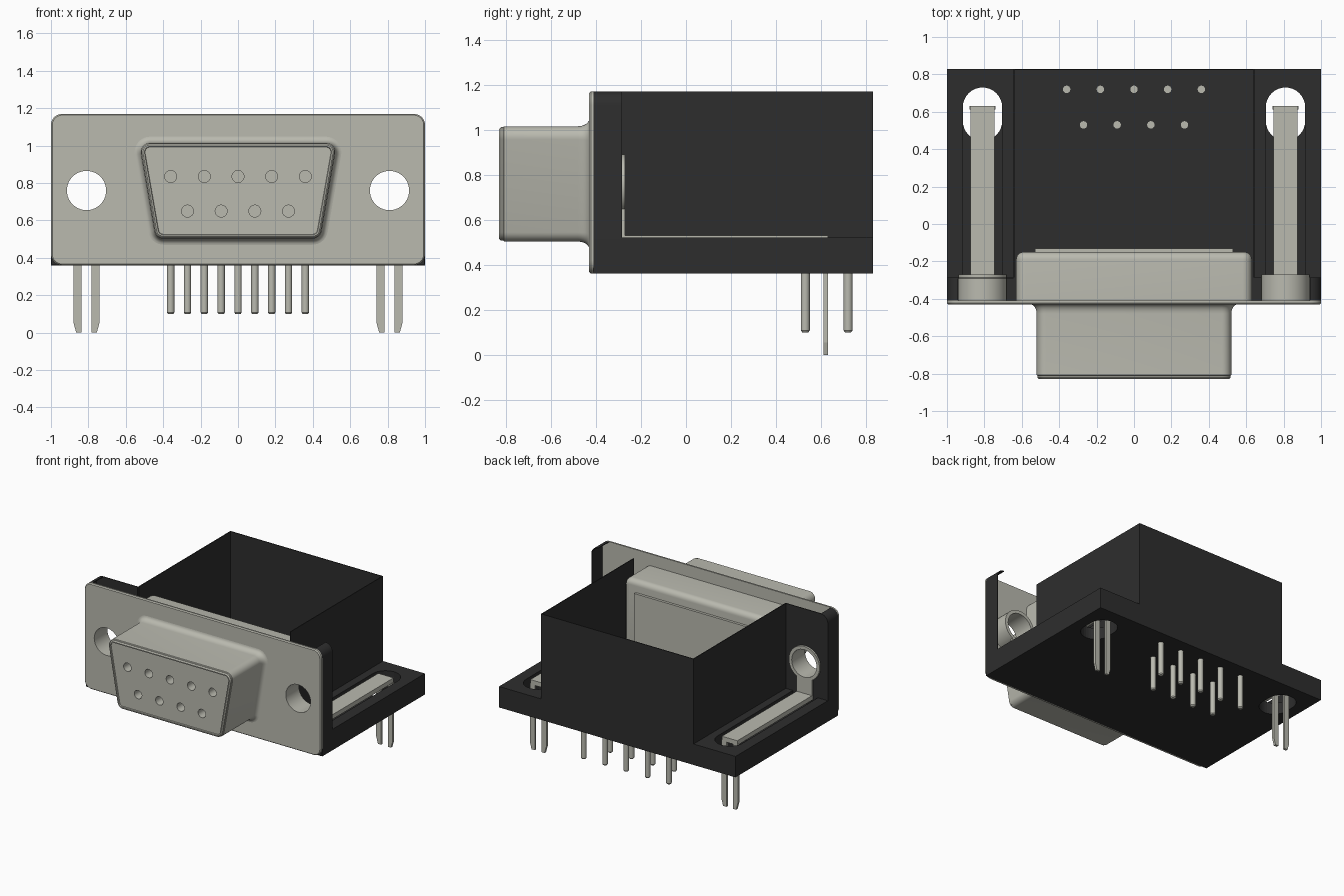
import bpy, bmesh, math
from math import cos, sin, radians

if "Cube" in bpy.data.objects:
    bpy.data.objects.remove(bpy.data.objects["Cube"])


def material(name, rgb, rough):
    m = bpy.data.materials.new(name)
    m.use_nodes = True
    m.diffuse_color = (*rgb, 1)
    bsdf = m.node_tree.nodes["Principled BSDF"]
    bsdf.inputs["Base Color"].default_value = (*rgb, 1)
    bsdf.inputs["Roughness"].default_value = rough
    return m


METAL = material("warm grey metal", (0.49, 0.49, 0.43), 0.5)
BLACK = material("black plastic", (0.027, 0.027, 0.027), 0.6)


# ---------- helpers ----------
def skin(name, rings, mat, loop=False, smooth=False):
    """Bridge equal-length rings of points; cap the ends or close into a loop."""
    bm = bmesh.new()
    vs = [[bm.verts.new(p) for p in ring] for ring in rings]
    n = len(vs[0])
    pairs = list(zip(vs, vs[1:])) + ([(vs[-1], vs[0])] if loop else [])
    for a, b in pairs:
        for i in range(n):
            j = (i + 1) % n
            bm.faces.new((a[i], a[j], b[j], b[i]))
    if not loop:
        bm.faces.new(vs[0])
        bm.faces.new(vs[-1])
    bmesh.ops.recalc_face_normals(bm, faces=bm.faces)
    me = bpy.data.meshes.new(name)
    bm.to_mesh(me)
    bm.free()
    ob = bpy.data.objects.new(name, me)
    bpy.context.collection.objects.link(ob)
    me.materials.append(mat)
    if smooth:
        soften(ob)
    return ob


def soften(ob):
    bpy.ops.object.select_all(action='DESELECT')
    ob.select_set(True)
    bpy.context.view_layer.objects.active = ob
    bpy.ops.object.shade_smooth_by_angle(angle=radians(35))


def arcs(corners, r, steps=8):
    """Outline made of arcs: corners are (cx, cy, start_deg, end_deg)."""
    return [(cx + r * cos(radians(a + (b - a) * i / steps)),
             cy + r * sin(radians(a + (b - a) * i / steps)))
            for cx, cy, a, b in corners for i in range(steps + 1)]


def circle(cx, cy, r, n=40):
    return [(cx + r * cos(2 * math.pi * i / n), cy + r * sin(2 * math.pi * i / n))
            for i in range(n)]


def at_y(pts, y):
    return [(u, y, v) for u, v in pts]


def at_z(pts, z):
    return [(u, v, z) for u, v in pts]


def box(name, x0, x1, y0, y1, z0, z1, mat):
    pts = [(x0, y0), (x1, y0), (x1, y1), (x0, y1)]
    return skin(name, [at_z(pts, z0), at_z(pts, z1)], mat)


def cut(ob, *cutters):
    for c in cutters:
        mod = ob.modifiers.new("cut", 'BOOLEAN')
        mod.operation, mod.solver, mod.object = 'DIFFERENCE', 'EXACT', c
        bpy.context.view_layer.objects.active = ob
        bpy.ops.object.modifier_apply(modifier=mod.name)
        bpy.data.objects.remove(c)


def hole(x, z, r, y0, y1, n=40):
    c = circle(x, z, r, n)
    return skin("hole_cutter", [at_y(c, y0), at_y(c, y1)], METAL)


def rect_corners(hx, z0, z1):
    return [(hx, z1, 0, 90), (-hx, z1, 90, 180), (-hx, z0, 180, 270), (hx, z0, 270, 360)]


HX, HZ = 0.81, 0.76                      # mounting hole centre
LONG_ROW = [-0.36, -0.18, 0, 0.18, 0.36]
SHORT_ROW = [-0.27, -0.09, 0.09, 0.27]

# ---------- metal front ----------
rc = rect_corners(0.94, 0.42, 1.11)
plate = skin("face_plate", [at_y(arcs(rc, r), y) for y, r in
                            ((-0.41, 0.06), (-0.422, 0.06), (-0.43, 0.053))], METAL)
cut(plate, hole(HX, HZ, 0.105, -0.5, -0.35), hole(-HX, HZ, 0.105, -0.5, -0.35))
soften(plate)

# D-shaped shell: flared root, rounded lip, slightly recessed face
dc = [(0.47, 0.965, -10, 90), (-0.47, 0.965, 90, 190),
      (-0.398, 0.553, 190, 270), (0.398, 0.553, 270, 350)]
sections = [(-0.42, 0.085)]
sections += [(-0.48 + 0.05 * cos(radians(a)), 0.05 + 0.033 * (1 - sin(radians(a))))
             for a in range(0, 91, 15)]
sections += [(-0.808, 0.05), (-0.812, 0.046), (-0.822, 0.046), (-0.83, 0.038),
             (-0.83, 0.030), (-0.822, 0.027)]
shell = skin("connector_shell", [at_y(arcs(dc, r), y) for y, r in sections], METAL)
for row, z in ((LONG_ROW, 0.835), (SHORT_ROW, 0.65)):
    cut(shell, *[hole(x, z, 0.032, -0.9, -0.74, 24) for x in row])
soften(shell)

# rear shell with rounded back edges and a raised insert
bc = rect_corners(0.58, 0.49, 1.03)
sections = [(-0.411, 0.05)] + [(-0.19 + 0.04 * sin(radians(a)), 0.01 + 0.04 * cos(radians(a)))
                               for a in range(0, 91, 15)]
skin("rear_shell", [at_y(arcs(bc, r), y) for y, r in sections], METAL, smooth=True)
box("rear_insert", -0.53, 0.53, -0.16, -0.13, 0.53, 0.99, METAL)

# ---------- black housing: open thin-walled box on a base ----------
T = 0.006
box("housing_floor", -0.645, 0.645, -0.41, 0.83, 0.36, 0.366, BLACK)
box("housing_back_wall", -0.645, 0.645, 0.83 - T, 0.83, 0.36, 1.17, BLACK)

for s, side in ((1, "left"), (-1, "right")):
    def bx(name, x0, x1, *rest):
        return box(f"{side}_{name}", min(s * x0, s * x1), max(s * x0, s * x1), *rest)

    bx("housing_wall", 0.645 - T, 0.645, -0.285, 0.83 - T, 0.36, 1.17, BLACK)
    bx("pocket_floor", 0.645, 1, -0.41, -0.285, 0.36, 0.366, BLACK)

    # base wing with a strap trough and a through slot
    wing = bx("base_wing", 0.645, 1, -0.285, 0.83, 0.36, 0.52, BLACK)
    end = (s * HX, 0.625, 0, 180)
    trough = arcs([end], 0.105, 16) + [(s * HX - 0.105, -0.4), (s * HX + 0.105, -0.4)]
    slot = arcs([end, (s * HX, 0.55, 180, 360)], 0.105, 16)
    cut(wing, skin("trough_cutter", [at_z(trough, 0.45), at_z(trough, 0.6)], BLACK),
        skin("slot_cutter", [at_z(slot, 0.3), at_z(slot, 0.5)], BLACK))

    # thin flange side with a rounded top corner
    corner = [(0.94, 1.11, 0, 90)]
    prof = [(1, 0.366)] + arcs(corner, 0.06) + arcs(corner, 0.06 - T)[::-1] + [(1 - T, 0.366)]
    prof = [(s * x, z) for x, z in prof]
    skin(f"{side}_flange_side", [at_y(prof, -0.41), at_y(prof, -0.285)], BLACK, smooth=True)

    # hollow rivet through the mounting hole
    skin(f"{side}_rivet", [at_y(circle(s * HX, HZ, r), y) for y, r in
                           ((-0.411, 0.13), (-0.27, 0.13), (-0.27, 0.105), (-0.411, 0.105))],
         METAL, loop=True, smooth=True)

    # board-lock strap: upright, long bar and two tapered legs
    bx("strap_upright", HX - 0.065, HX + 0.065, -0.285, -0.272, 0.5, 0.653, METAL)
    bx("strap_bar", HX - 0.065, HX + 0.065, -0.285, 0.63, 0.495, 0.53, METAL)
    for d in (1, -1):
        leg = [(0.028, 0.5), (0.07, 0.5), (0.07, 0.055), (0.055, 0), (0.028, 0)]
        leg = [(s * HX + d * x, z) for x, z in leg]
        skin(f"{side}_strap_leg", [at_y(leg, 0.612), at_y(leg, 0.63)], METAL)

# closed back of the right flange
back = [(-0.645, 0.36), (-0.645, 1.17)] + arcs([(-0.94, 1.11, 90, 180)], 0.06) + [(-1, 0.36)]
flange_back = skin("right_flange_back", [at_y(back, -0.291), at_y(back, -0.285)], BLACK)
cut(flange_back, hole(-HX, HZ, 0.129, -0.35, -0.2))

# ---------- contact pins ----------
for row, y in ((LONG_ROW, 0.72), (SHORT_ROW, 0.53)):
    for x in row:
        skin("contact_pin", [at_z(circle(x, y, r, 16), z) for z, r in
                             ((0.10, 0.014), (0.108, 0.02), (0.37, 0.02))], METAL, smooth=True)
